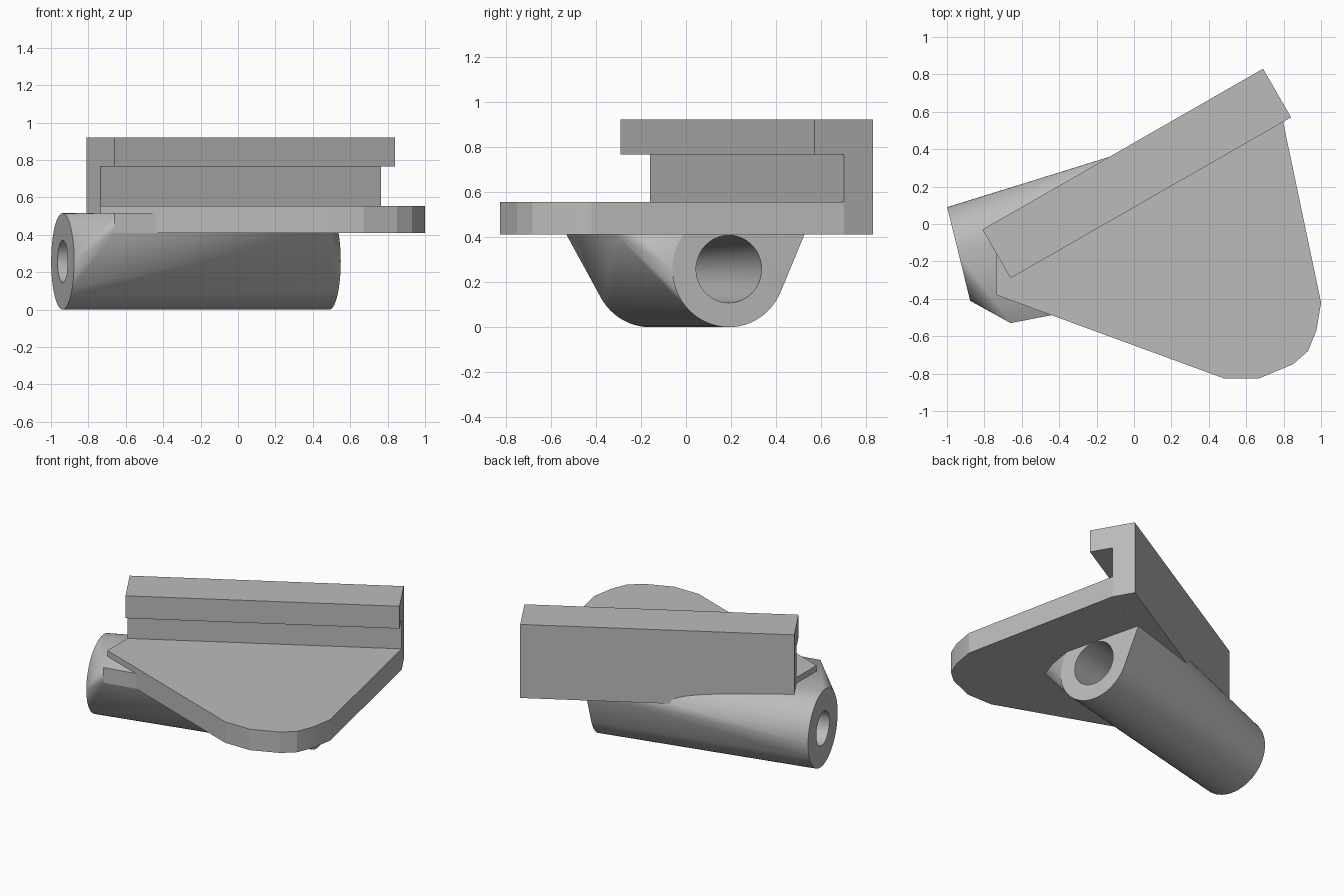
import bpy, bmesh
from math import radians
from mathutils import Vector

if "Cube" in bpy.data.objects:
    bpy.data.objects.remove(bpy.data.objects["Cube"])

grey = bpy.data.materials.new("plain grey")
grey.use_nodes = True
grey.diffuse_color = (0.5, 0.5, 0.5, 1)
grey.node_tree.nodes["Principled BSDF"].inputs["Base Color"].default_value = (0.5, 0.5, 0.5, 1)


def finish(name, bm):
    bmesh.ops.recalc_face_normals(bm, faces=bm.faces)
    mesh = bpy.data.meshes.new(name)
    bm.to_mesh(mesh)
    bm.free()
    mesh.materials.append(grey)
    obj = bpy.data.objects.new(name, mesh)
    bpy.context.collection.objects.link(obj)
    return obj


def extrude(name, outline, offset):
    """Closed flat outline pushed along an offset into a solid."""
    bm = bmesh.new()
    face = bm.faces.new([bm.verts.new(p) for p in outline])
    new = bmesh.ops.extrude_face_region(bm, geom=[face], use_keep_orig=True)["geom"]
    bmesh.ops.translate(bm, vec=offset, verts=[v for v in new if isinstance(v, bmesh.types.BMVert)])
    return finish(name, bm)


def rod(name, start, end, r1, r2):
    """Capped round bar or taper between two points."""
    axis = end - start
    bm = bmesh.new()
    bmesh.ops.create_cone(bm, cap_ends=True, segments=64, radius1=r1, radius2=r2, depth=axis.length)
    turn = axis.to_track_quat('Z', 'Y').to_matrix().to_4x4()
    turn.translation = (start + end) / 2
    bm.transform(turn)
    return finish(name, bm)


def select(obj):
    bpy.ops.object.select_all(action='DESELECT')
    obj.select_set(True)
    bpy.context.view_layer.objects.active = obj


def cut(obj, cutter):
    select(obj)
    mod = obj.modifiers.new("hole", 'BOOLEAN')
    mod.operation = 'DIFFERENCE'
    mod.solver = 'EXACT'
    mod.object = cutter
    bpy.ops.object.modifier_apply(modifier=mod.name)
    bpy.data.objects.remove(cutter)


def smooth(obj, degrees):
    select(obj)
    bpy.ops.object.shade_smooth_by_angle(angle=radians(degrees))


LOW, TOP = 0.41, 0.555

# Hooked rail: profile swept along the slanted back edge
rail_start, rail_end = Vector((-0.81, -0.03, 0)), Vector((0.69, 0.83, 0))
across = Vector((0.5, -0.866, 0))
profile = [(0, LOW), (0.15, LOW), (0.15, 0.765), (0.3, 0.765), (0.3, 0.92), (0, 0.92)]
extrude("hooked_rail", [rail_start + across * d + Vector((0, 0, z)) for d, z in profile],
        rail_end - rail_start)

# Mounting plate with rounded front corner and bolt hole
outline = [(-0.735, -0.16), (-0.735, -0.38), (0.48, -0.825), (0.67, -0.825), (0.85, -0.75),
           (0.93, -0.68), (0.975, -0.57), (1.0, -0.42), (0.765, 0.70)]
plate = extrude("mounting_plate", [(x, y, LOW) for x, y in outline], Vector((0, 0, TOP - LOW)))
cut(plate, rod("bolt_cutter", Vector((0.63, -0.49, 0.3)), Vector((0.63, -0.49, 0.7)), 0.112, 0.112))
smooth(plate, 15)

# Tube socket: round body blended into a three-cornered pad under the plate
left_end, right_end = Vector((-0.9375, -0.16, 0.2575)), Vector((0.488, 0.19, 0.2575))
socket = rod("tube_socket", left_end, right_end, 0.2575, 0.2575)
bm = bmesh.new()
bm.from_mesh(socket.data)
for x, y in [(-0.66, -0.53), (0.47, -0.31), (0.404, 0.525)]:
    for z in (LOW, 0.515):
        bm.verts.new((x, y, z))
bmesh.ops.delete(bm, geom=bm.edges[:], context='EDGES_FACES')
hull = bmesh.ops.convex_hull(bm, input=bm.verts[:])
loose = [v for v in bm.verts if not v.link_faces]
bmesh.ops.delete(bm, geom=loose, context='VERTS')
bmesh.ops.dissolve_limit(bm, angle_limit=radians(0.5), verts=bm.verts[:], edges=bm.edges[:])
bmesh.ops.recalc_face_normals(bm, faces=bm.faces)
bm.to_mesh(socket.data)
bm.free()

# Tapered bore through the socket
step = (right_end - left_end) * 0.01
cut(socket, rod("bore_cutter", left_end - step, right_end + step, 0.113, 0.15))
smooth(socket, 25)
